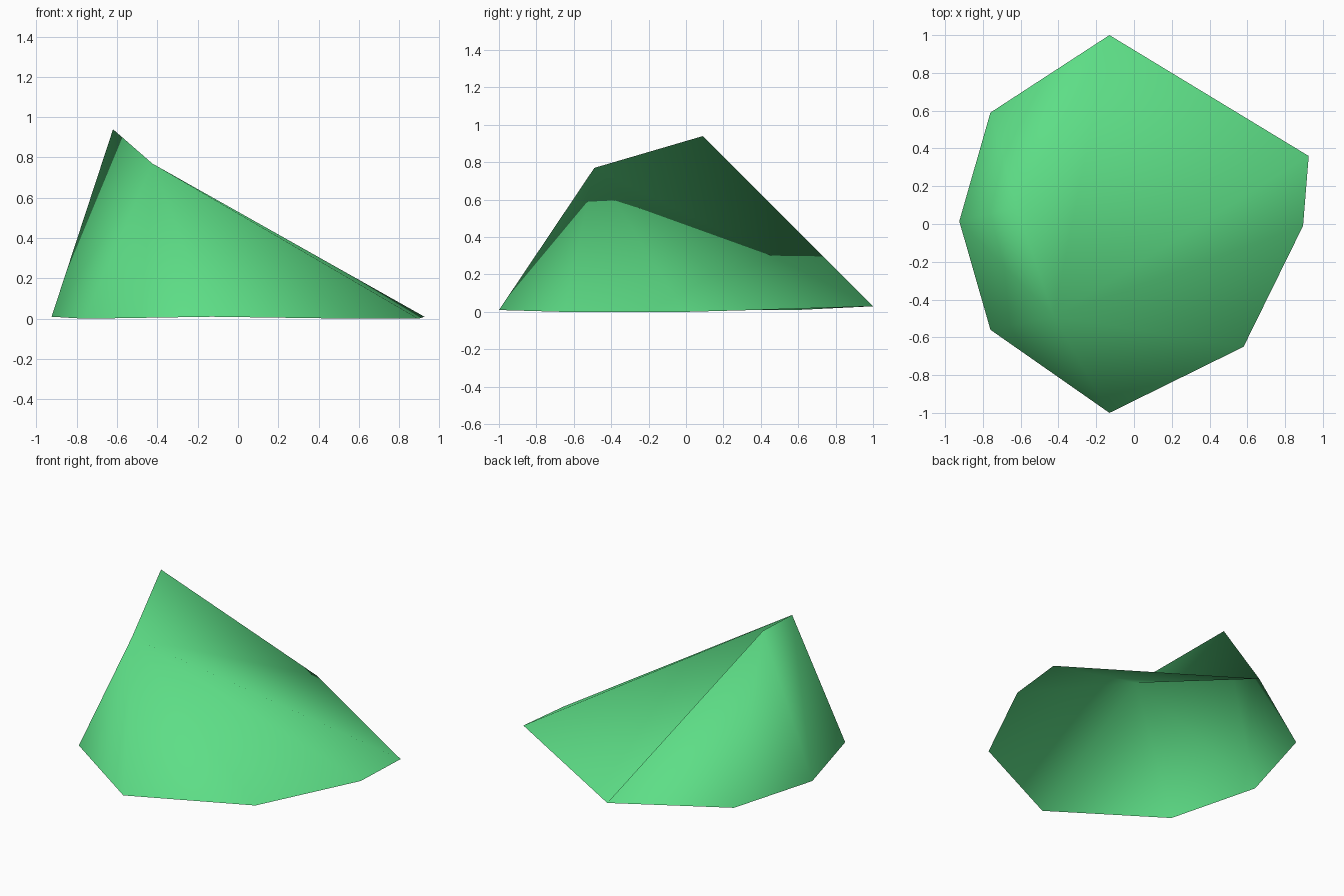
import bpy
import bmesh

cube = bpy.data.objects.get("Cube")
if cube:
    bpy.data.objects.remove(cube, do_unlink=True)

# Green material
green = bpy.data.materials.new("leaf_green")
green.use_nodes = True
colour = (0.11, 0.73, 0.24, 1)
green.diffuse_color = colour
bsdf = next(n for n in green.node_tree.nodes if n.type == "BSDF_PRINCIPLED")
bsdf.inputs["Base Color"].default_value = colour

# Rim corners of the open shell, counter-clockwise from the rear
rim_points = {
    "rear": (-0.13, 1.0, 0.03),
    "rear_right": (-0.76, 0.59, 0.01),
    "right": (-0.925, 0.015, 0.01),
    "front_right": (-0.76, -0.56, 0.0),
    "front": (-0.13, -1.0, 0.01),
    "front_left": (0.58, -0.65, 0.0),
    "left": (0.895, -0.01, 0.0),
    "rear_left": (0.925, 0.36, 0.01),
}

bm = bmesh.new()
corner = {name: bm.verts.new(p) for name, p in rim_points.items()}
peak = bm.verts.new((-0.62, 0.09, 0.94))
shoulder = bm.verts.new((-0.425, -0.49, 0.77))


def fan(apex, names):
    """Join an apex to each successive pair of rim corners."""
    for a, b in zip(names, names[1:]):
        bm.faces.new((apex, corner[a], corner[b]))


# Walls under each summit
fan(peak, ["rear", "rear_right", "right"])
fan(shoulder, ["right", "front_right", "front", "front_left",
               "left", "rear_left", "rear"])

# Triangles closing either side of the ridge
bm.faces.new((peak, corner["right"], shoulder))
bm.faces.new((peak, shoulder, corner["rear"]))

for face in bm.faces:
    face.smooth = True

mesh = bpy.data.meshes.new("hill_shell")
bm.to_mesh(mesh)
bm.free()
mesh.materials.append(green)
shell = bpy.data.objects.new("hill_shell", mesh)
bpy.context.collection.objects.link(shell)
